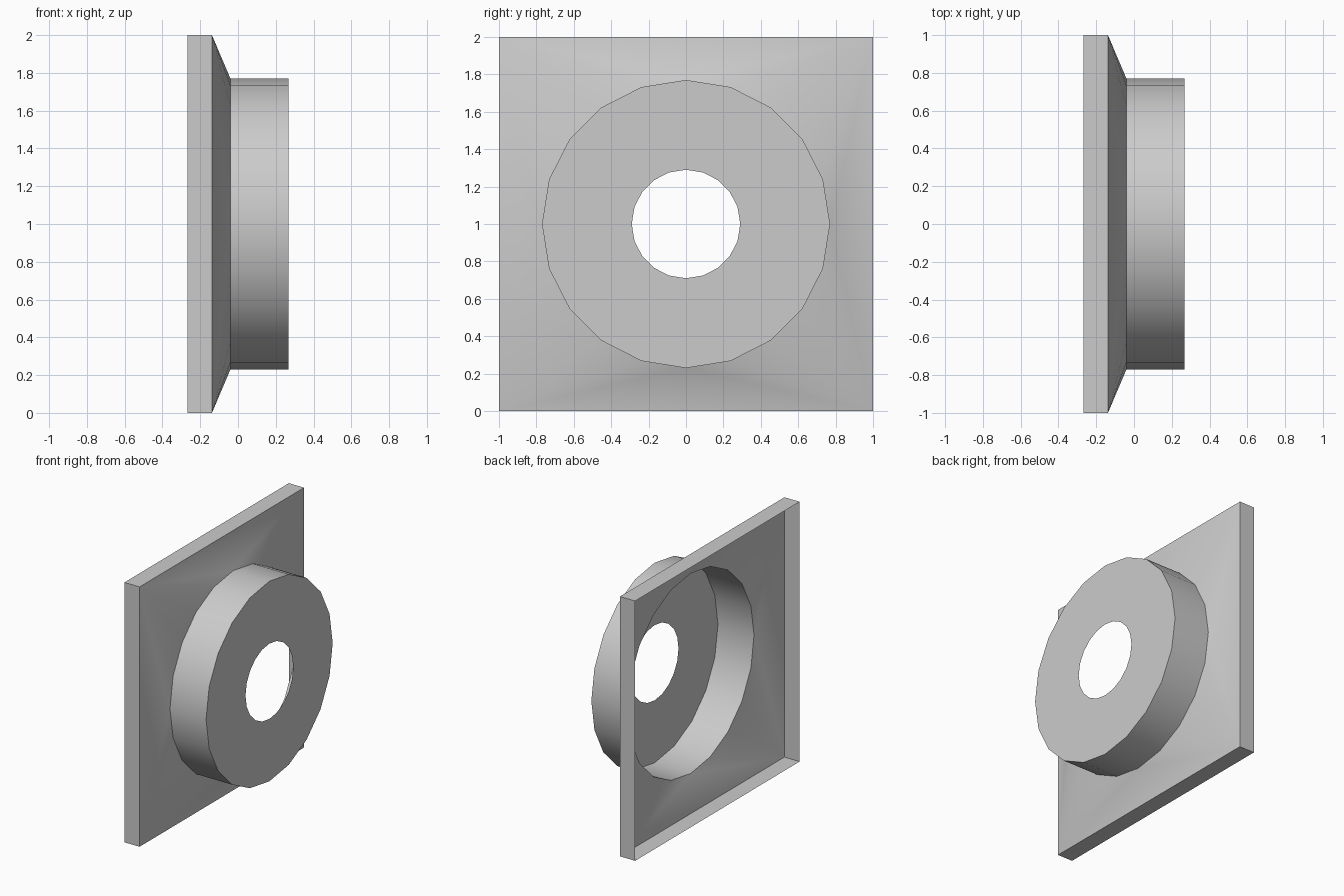
import bpy, bmesh
from math import cos, sin, pi

if "Cube" in bpy.data.objects:
    bpy.data.objects.remove(bpy.data.objects["Cube"])

SIDES = 20
QUARTER = SIDES // 4
bm = bmesh.new()


def circle(x, r):
    return [bm.verts.new((x, r * cos(2 * pi * i / SIDES), 1 + r * sin(2 * pi * i / SIDES)))
            for i in range(SIDES)]


def square(x):
    return [bm.verts.new((x, y, z)) for y, z in ((1, 2), (-1, 2), (-1, 0), (1, 0))]


def bridge(a, b):
    n = len(a)
    for i in range(n):
        j = (i + 1) % n
        bm.faces.new((a[i], a[j], b[j], b[i]))


# Open thin-walled shell: square rim, collar and front ring
back, front = square(-0.267), square(-0.138)
base, end, hole = circle(-0.04, 0.77), circle(0.267, 0.77), circle(0.267, 0.29)
bridge(back, front)
bridge(base, end)
bridge(end, hole)

# Square-to-round transition: a fan at each corner, a triangle at each side
for c in range(4):
    for i in range(c * QUARTER, (c + 1) * QUARTER):
        bm.faces.new((front[c], base[(i + 1) % SIDES], base[i]))
    bm.faces.new((front[c], front[(c + 1) % 4], base[(c + 1) * QUARTER % SIDES]))

bmesh.ops.recalc_face_normals(bm, faces=bm.faces)
# Make sure the front ring faces outward (+x)
bm.normal_update()
ring = next(f for f in bm.faces if all(abs(v.co.x - 0.267) < 1e-4 for v in f.verts))
if ring.normal.x < 0:
    bmesh.ops.reverse_faces(bm, faces=bm.faces)

mesh = bpy.data.meshes.new("square_to_round_collar")
bm.to_mesh(mesh)
bm.free()
obj = bpy.data.objects.new("square_to_round_collar", mesh)
bpy.context.collection.objects.link(obj)
bpy.context.view_layer.objects.active = obj
obj.select_set(True)
bpy.ops.object.shade_smooth_by_angle(angle=pi / 6)
